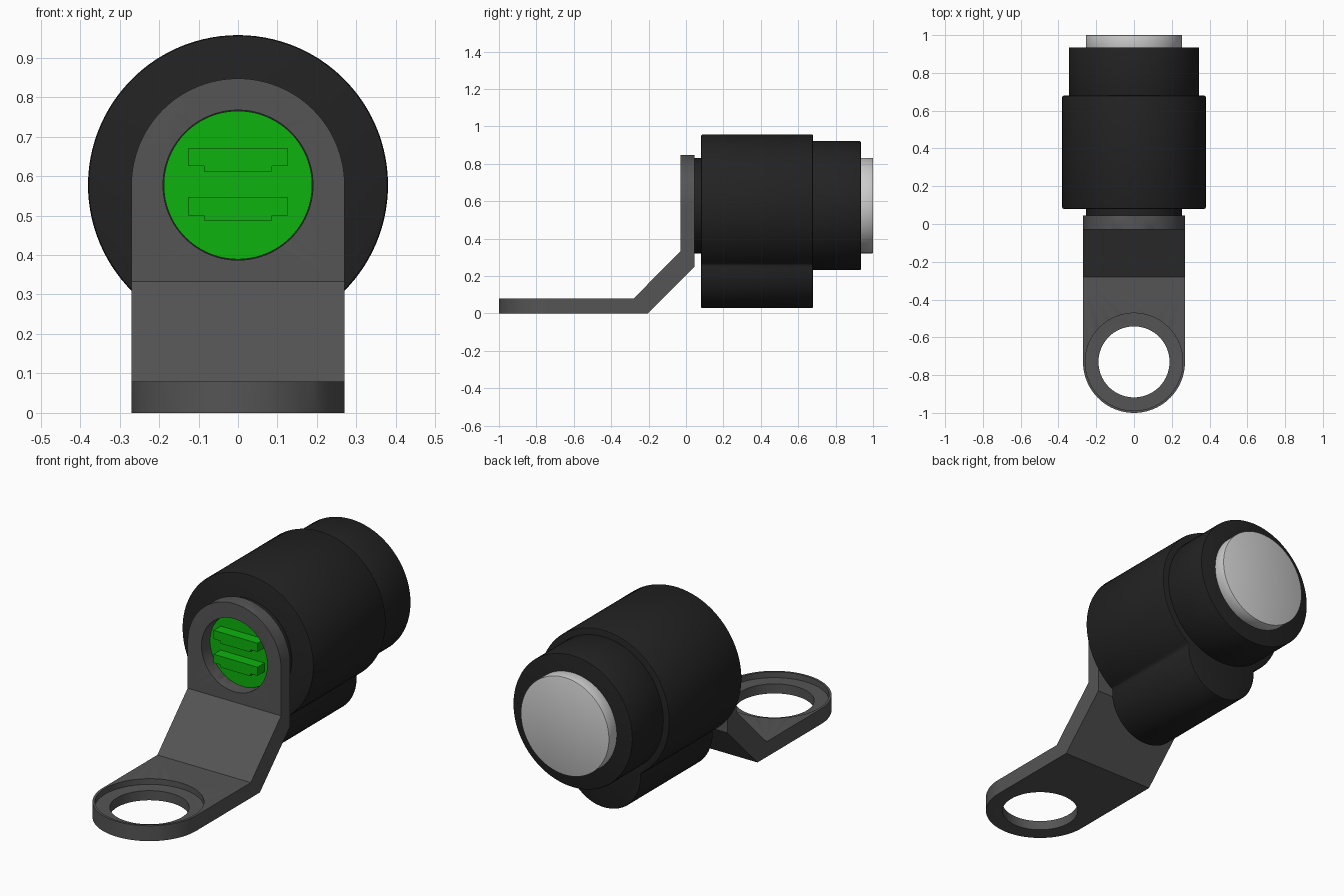
import bpy, bmesh
from math import sin, cos, pi, radians

if "Cube" in bpy.data.objects:
    bpy.data.objects.remove(bpy.data.objects["Cube"])

def material(name, rgb):
    m = bpy.data.materials.new(name)
    m.diffuse_color = (*rgb, 1)
    m.use_nodes = True
    m.node_tree.nodes["Principled BSDF"].inputs["Base Color"].default_value = m.diffuse_color
    return m

DARK = material("dark_grey", (0.09, 0.09, 0.09))
BLACK = material("black", (0.016, 0.016, 0.016))
GREEN = material("green", (0.004, 0.45, 0.004))

CZ = 0.577      # height of the barrel axis
RY = -0.73      # centre of the mounting ring

def arc(cx, cy, r, a0, a1, n):
    return [(cx + r * cos(radians(a0 + (a1 - a0) * i / n)),
             cy + r * sin(radians(a0 + (a1 - a0) * i / n))) for i in range(n + 1)]

def circle(cx, cy, r, n=96):
    return arc(cx, cy, r, 0, 360, n)[:-1]

def prism(name, pts, axis, a, b, mat=None):
    """Extrude a 2D outline along an axis from a to b."""
    put = {'x': lambda p, t: (t, p[0], p[1]),
           'y': lambda p, t: (p[0], t, p[1]),
           'z': lambda p, t: (p[0], p[1], t)}[axis]
    bm = bmesh.new()
    lo = [bm.verts.new(put(p, a)) for p in pts]
    hi = [bm.verts.new(put(p, b)) for p in pts]
    bm.faces.new(lo)
    bm.faces.new(hi[::-1])
    n = len(pts)
    for i in range(n):
        j = (i + 1) % n
        bm.faces.new((lo[i], lo[j], hi[j], hi[i]))
    bmesh.ops.recalc_face_normals(bm, faces=bm.faces)
    me = bpy.data.meshes.new(name)
    bm.to_mesh(me)
    bm.free()
    ob = bpy.data.objects.new(name, me)
    bpy.context.collection.objects.link(ob)
    if mat:
        me.materials.append(mat)
    return ob

def activate(ob):
    bpy.ops.object.select_all(action='DESELECT')
    ob.select_set(True)
    bpy.context.view_layer.objects.active = ob

def cut(ob, cutter):
    activate(ob)
    m = ob.modifiers.new("cut", 'BOOLEAN')
    m.operation, m.solver, m.object = 'DIFFERENCE', 'EXACT', cutter
    bpy.ops.object.modifier_apply(modifier=m.name)
    bpy.data.objects.remove(cutter)

def finish(ob, width=0.0):
    activate(ob)
    if width:
        m = ob.modifiers.new("bevel", 'BEVEL')
        m.width, m.segments = width, 2
        m.limit_method, m.angle_limit = 'ANGLE', radians(55)
        bpy.ops.object.modifier_apply(modifier=m.name)
    bpy.ops.object.shade_smooth_by_angle(angle=radians(30))

# Bent bracket strip
bracket = prism("bracket", [(-1.0, 0), (-0.205, 0), (0.045, 0.25), (0.045, 0.848),
                            (-0.03, 0.848), (-0.03, 0.333), (-0.28, 0.08), (-1.0, 0.08)],
                'x', -0.27, 0.27, DARK)
# Round both ends, then bore the ring, its counterbore and the plate hole
top = arc(0, CZ, 0.27, 180, 0, 48) + [(0.4, CZ), (0.4, 1), (-0.4, 1), (-0.4, CZ)]
front = arc(0, RY, 0.27, 180, 360, 48) + [(0.4, RY), (0.4, -1.2), (-0.4, -1.2), (-0.4, RY)]
cut(bracket, prism("cutter", top, 'y', -0.1, 0.2))
cut(bracket, prism("cutter", front, 'z', -0.1, 0.2))
cut(bracket, prism("cutter", circle(0, RY, 0.188), 'z', -0.1, 0.2))
cut(bracket, prism("cutter", circle(0, RY, 0.258), 'z', 0.05, 0.2))
cut(bracket, prism("cutter", circle(0, CZ, 0.19), 'y', -0.1, 0.2))
finish(bracket, 0.004)

# Main barrel with the rounded rib underneath
outline = arc(0, CZ, 0.38, -56, 236, 88) + arc(0, 0.242, 0.213, 180, 360, 40)
finish(prism("barrel", outline, 'y', 0.08, 0.68, BLACK), 0.008)

# Neck, rear collar and end cap on the same axis
finish(prism("neck", circle(0, CZ, 0.255), 'y', 0.045, 0.1, BLACK))
finish(prism("rear_collar", circle(0, CZ, 0.345), 'y', 0.66, 0.935, BLACK), 0.006)
finish(prism("end_cap", circle(0, CZ, 0.255), 'y', 0.92, 1.0), 0.003)

# Green connector face with two stepped contacts
finish(prism("connector_face", circle(0, CZ, 0.188), 'y', 0.038, 0.06, GREEN))
for i, z in enumerate((0.62, 0.495)):
    w, s = 0.127, 0.086
    pts = [(-w, z + 0.05), (-w, z + 0.005), (-s, z + 0.005), (-s, z - 0.008),
           (s, z - 0.008), (s, z + 0.005), (w, z + 0.005), (w, z + 0.05)]
    finish(prism(f"contact_{i + 1}", pts, 'y', -0.02, 0.045, GREEN))
